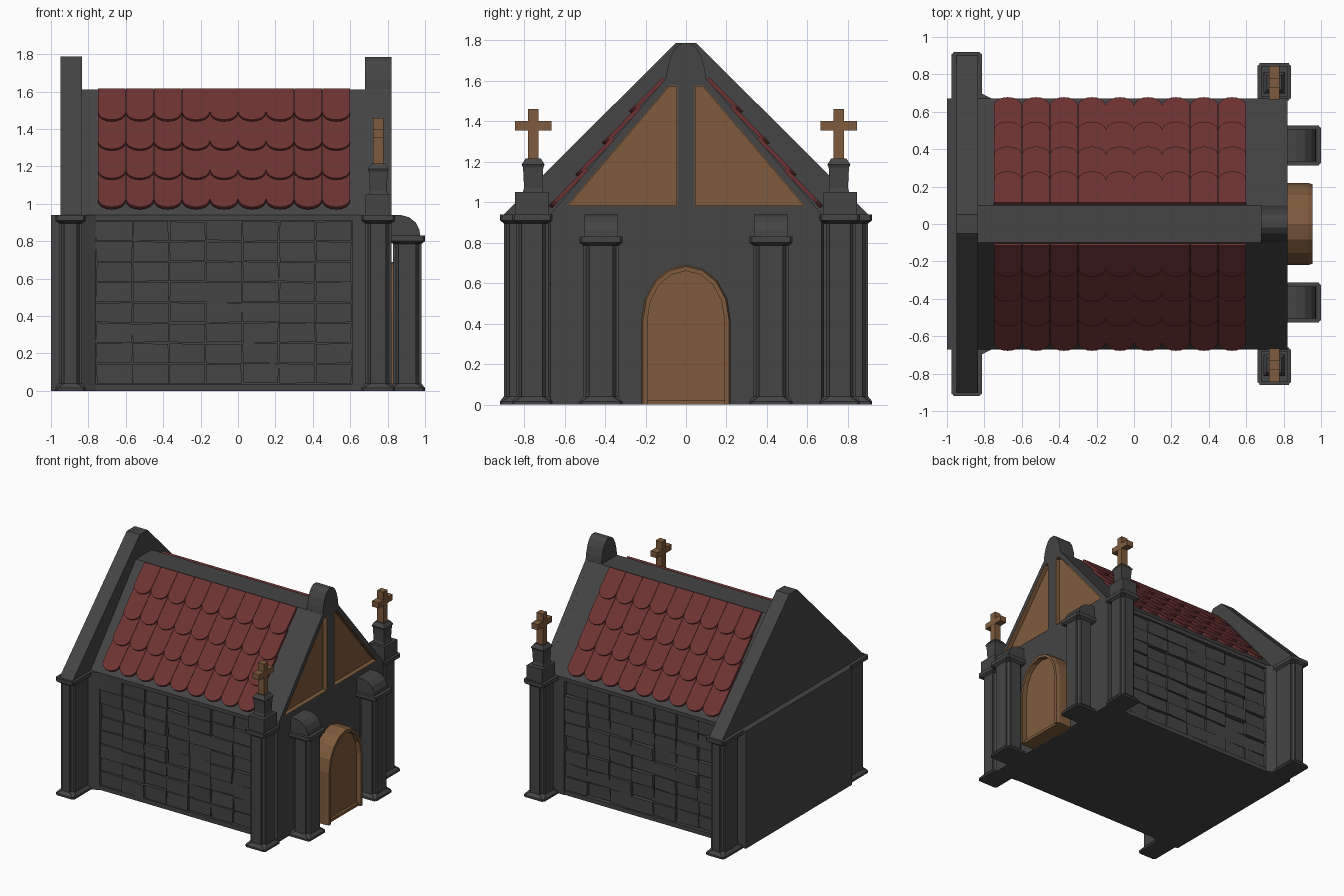
import bpy, bmesh, math, random
from mathutils import Vector

if "Cube" in bpy.data.objects:
    bpy.data.objects.remove(bpy.data.objects["Cube"])

random.seed(4)


def material(name, rgb):
    m = bpy.data.materials.new(name)
    m.diffuse_color = (*rgb, 1)
    m.use_nodes = True
    m.node_tree.nodes["Principled BSDF"].inputs["Base Color"].default_value = m.diffuse_color
    return m


STONE = material("dark_stone", (0.058, 0.058, 0.058))
RED = material("red_tile", (0.155, 0.032, 0.032))
WOOD = material("brown_wood", (0.21, 0.105, 0.046))

parts = {}  # name -> (bmesh, material)


def loft(part, mat, loops, mirror=False):
    """Bridge closed loops of points, cap both ends; optionally mirror in y."""
    bm = parts.setdefault(part, (bmesh.new(), mat))[0]
    for s in ((1, -1) if mirror else (1,)):
        rings = [[bm.verts.new((p[0], s * p[1], p[2])) for p in lp] for lp in loops]
        n = len(rings[0])
        for a, b in zip(rings, rings[1:]):
            for i in range(n):
                bm.faces.new((a[i], a[(i + 1) % n], b[(i + 1) % n], b[i]))
        bm.faces.new(rings[0][::-1])
        bm.faces.new(rings[-1])


def prism(part, mat, pts, axis, a, b, mirror=False):
    def at(p, h):
        return {"x": (h, p[0], p[1]), "y": (p[0], h, p[1]), "z": (p[0], p[1], h)}[axis]
    loft(part, mat, [[at(p, a) for p in pts], [at(p, b) for p in pts]], mirror)


def box(part, mat, x0, x1, y0, y1, z0, z1, mirror=False):
    prism(part, mat, [(x0, y0), (x1, y0), (x1, y1), (x0, y1)], "z", z0, z1, mirror)


def pillar(part, cx, cy, hx, hy, top, flare=0.02):
    """Notched-corner shaft with flared foot and head, mirrored."""
    loops = []
    for z, f in ((0, 0), (0.015, 0), (0.04, flare), (top - 0.045, flare),
                 (top - 0.03, 0), (top, 0)):
        x, y = hx - f, hy - f
        n = 0.012 if f == 0 else 0.028
        d = 0.004 if f == 0 else 0.014
        q = [(x, y - n), (x - d, y - n), (x - n, y - d), (x - n, y)]
        sec = q + [(-a, b) for a, b in q[::-1]] + [(-a, -b) for a, b in q] \
            + [(a, -b) for a, b in q[::-1]]
        loops.append([(cx + a, cy + b, z) for a, b in sec])
    loft(part, STONE, loops, True)


# Main body: core, corner posts, sill and eave band around the brick panels
box("wall_core", STONE, -1, 0.82, -0.62, 0.62, 0, 0.94)
box("wall_posts", STONE, -1, -0.76, 0.61, 0.67, 0, 0.94, True)
box("wall_posts", STONE, 0.61, 0.82, 0.61, 0.67, 0, 0.94, True)
box("wall_sill", STONE, -0.77, 0.62, 0.61, 0.665, 0, 0.035, True)
box("wall_eave", STONE, -0.77, 0.62, 0.61, 0.67, 0.91, 0.94, True)
prism("wall_fillets", STONE, [(-0.84, 0.66), (-0.76, 0.67), (-0.84, 0.71)], "z", 0, 0.94, True)

# Uneven bricks
for side in (1, -1):
    for r in range(8):
        for c in range(7):
            x0, z0 = -0.76 + c * 0.1957, 0.037 + r * 0.109
            j = lambda k=0.004: random.uniform(-k, k)
            d = side * random.uniform(0.64, 0.668)
            front = [(x0 + 0.003 + j(), d + j(), z0 + 0.003 + j()),
                     (x0 + 0.193 + j(), d + j(), z0 + 0.003 + j()),
                     (x0 + 0.193 + j(), d + j(), z0 + 0.106 + j()),
                     (x0 + 0.003 + j(), d + j(), z0 + 0.106 + j())]
            loft("bricks", STONE, [[(p[0], side * 0.6, p[2]) for p in front], front])

# Roof body and tall rear gable
prism("roof_body", STONE, [(-0.67, 0.94), (0.67, 0.94), (0.1, 1.61), (-0.1, 1.61)],
      "x", -0.9, 0.78)
prism("rear_gable", STONE, [(-0.92, 0.92), (0.92, 0.92), (0.05, 1.787), (-0.05, 1.787)],
      "x", -0.95, -0.835)

# Front gable frame with recessed wooden panels
for quad in ([(0, 0.94), (0.67, 0.94), (0.636, 0.98), (0, 0.98)],
             [(0, 0.98), (0.043, 0.98), (0.043, 1.575), (0, 1.575)],
             [(0, 1.575), (0.13, 1.575), (0.1, 1.61), (0, 1.61)],
             [(0.59, 0.98), (0.636, 0.98), (0.13, 1.575), (0.085, 1.575)]):
    prism("gable_frame", STONE, quad, "x", 0.78, 0.82, True)
hole = [(0.043, 0.98), (0.59, 0.98), (0.085, 1.575), (0.043, 1.575)]
prism("gable_panels", WOOD, hole, "x", 0.77, 0.785, True)
inner = [(0.047, 0.984), (0.581, 0.984), (0.083, 1.571), (0.047, 1.571)]
for i in range(4):
    k = (i + 1) % 4
    prism("gable_panel_trim", WOOD, [hole[i], hole[k], inner[k], inner[i]],
          "x", 0.78, 0.821, True)

# Rounded cap on the front gable
cap = [(0.1, 1.6), (0.092, 1.66), (0.075, 1.72), (0.05, 1.765), (0.02, 1.785)]
prism("gable_cap", STONE, cap + [(-y, z) for y, z in cap[::-1]], "x", 0.68, 0.82)

# Roof tiles: four overlapping rows of rounded tiles
down = Vector((0, 0.648, -0.762))
norm = Vector((0, 0.762, 0.648))
top = Vector((0, 0.1, 1.61))
for bottom in (0.24, 0.445, 0.65, 0.852):
    start = max(0.005, bottom - 0.26)
    for c in range(9):
        cx = -0.675 + c * 0.15
        outline = [(-0.074, start), (0.074, start)]
        outline += [(0.074 * math.cos(a), bottom - 0.06 + 0.06 * math.sin(a))
                    for a in [math.pi * i / 8 for i in range(9)]]
        loops = []
        for h in (0, 0.02):
            loop = []
            for u, t in outline:
                lift = -0.004 + 0.018 * (t - start) / (bottom - start) + h
                p = top + down * t + norm * lift
                loop.append((cx + u, p.y, p.z))
            loops.append(loop)
        loft("roof_tiles", RED, loops, True)

# Corner pillars and front buttresses
pillar("rear_pillars", -0.895, 0.79, 0.082, 0.13, 0.94)
pillar("front_pillars", 0.75, 0.76, 0.09, 0.1, 0.94)
pillar("buttresses", 0.905, 0.42, 0.095, 0.107, 0.83)
prism("buttress_tops", STONE,
      [(0.81, 0.82), (0.975, 0.82), (0.97, 0.86), (0.95, 0.9), (0.915, 0.928),
       (0.87, 0.94), (0.81, 0.94)], "y", 0.335, 0.505, True)

# Pinnacles with crosses on the front pillars
box("pinnacle_blocks", STONE, 0.683, 0.82, 0.68, 0.845, 0.93, 1.05, True)
loft("pinnacles", STONE,
     [[(0.75 + sx * h, 0.755 + sy * h, z) for sx, sy in ((1, 1), (-1, 1), (-1, -1), (1, -1))]
      for z, h in ((1.04, 0.053), (1.07, 0.045), (1.17, 0.05), (1.185, 0.057), (1.215, 0.038))],
     True)
box("crosses", WOOD, 0.722, 0.778, 0.729, 0.781, 1.2, 1.46, True)
box("cross_arms", WOOD, 0.721, 0.779, 0.665, 0.845, 1.355, 1.4, True)

# Arched door with projecting frame


def arch(w, spring, rise):
    pts = [(w * math.cos(math.pi * i / 8), spring + rise * math.sin(math.pi * i / 8))
           for i in range(9)]
    return [(w, 0)] + pts + [(-w, 0)]


outer, mid, inn = arch(0.22, 0.42, 0.27), arch(0.212, 0.42, 0.262), arch(0.19, 0.42, 0.24)
loft("door_frame", WOOD, [[(0.81, *o), (0.93, *o), (0.955, *m), (0.955, *n), (0.81, *n)]
                          for o, m, n in zip(outer, mid, inn)])
prism("door_leaf", WOOD, inn, "x", 0.81, 0.915)
box("door_sill", WOOD, 0.82, 0.935, -0.19, 0.19, 0, 0.022)

# Turn every part into an object
for name, (bm, mat) in parts.items():
    bmesh.ops.recalc_face_normals(bm, faces=bm.faces[:])
    me = bpy.data.meshes.new(name)
    bm.to_mesh(me)
    bm.free()
    me.materials.append(mat)
    bpy.context.collection.objects.link(bpy.data.objects.new(name, me))
